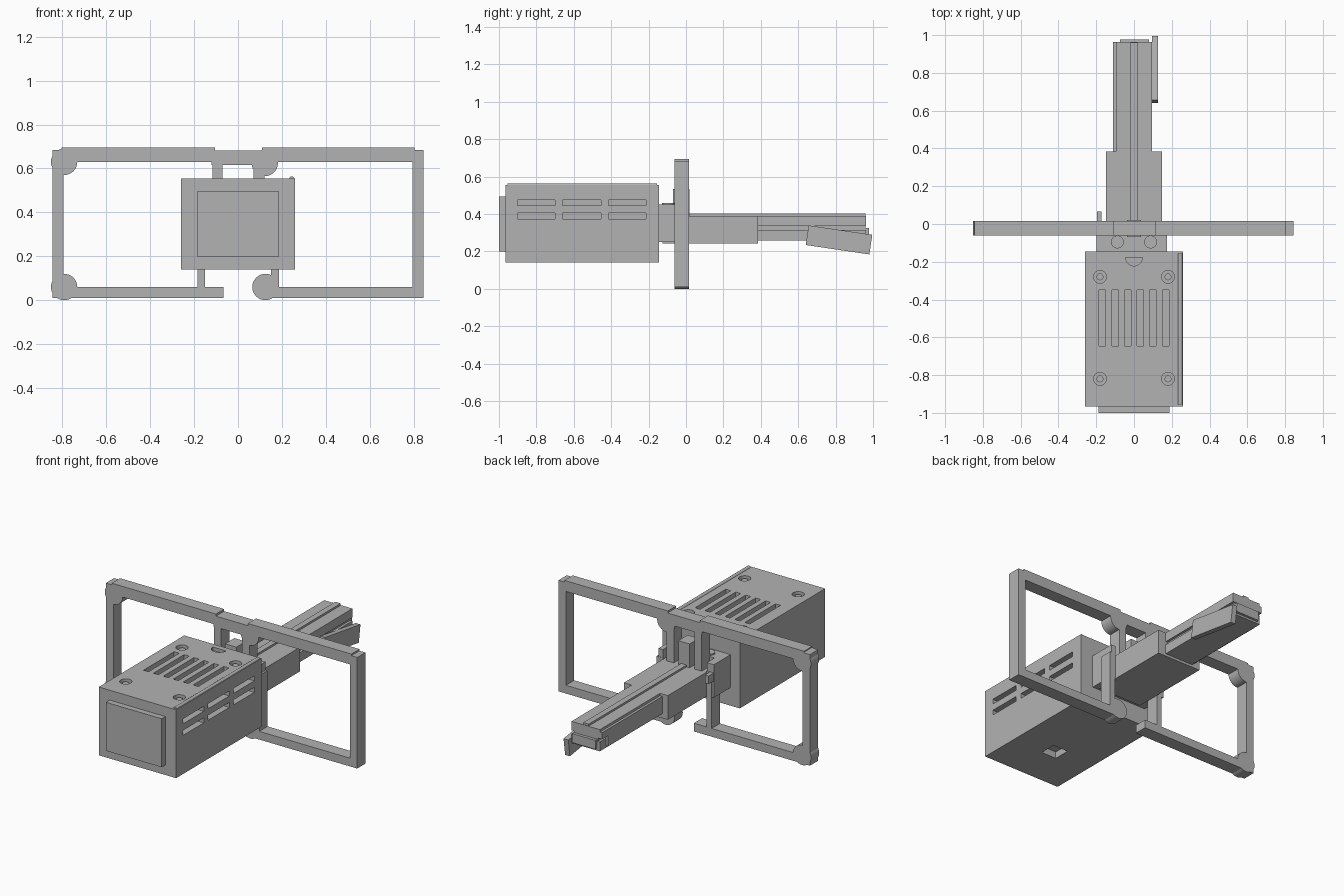
import bpy, math
from mathutils import Matrix

cube = bpy.data.objects.get("Cube")
if cube:
    bpy.data.objects.remove(cube)

grey = bpy.data.materials.new("neutral grey")
grey.use_nodes = True
colour = (0.45, 0.45, 0.45, 1)
grey.diffuse_color = colour
grey.node_tree.nodes["Principled BSDF"].inputs["Base Color"].default_value = colour


def prism(name, outline, axis, low, high):
    """Extrude a 2D outline along one axis."""
    place = {"x": lambda p, t: (t, p[0], p[1]),
             "y": lambda p, t: (p[0], t, p[1]),
             "z": lambda p, t: (p[0], p[1], t)}[axis]
    n = len(outline)
    verts = [place(p, t) for t in (low, high) for p in outline]
    faces = [list(range(n))[::-1], list(range(n, 2 * n))]
    faces += [[i, (i + 1) % n, n + (i + 1) % n, n + i] for i in range(n)]
    mesh = bpy.data.meshes.new(name)
    mesh.from_pydata(verts, [], faces)
    if axis == "y":
        mesh.flip_normals()
    mesh.materials.append(grey)
    obj = bpy.data.objects.new(name, mesh)
    bpy.context.collection.objects.link(obj)
    return obj


def box(name, x, y, z):
    return prism(name, [(x[0], y[0]), (x[1], y[0]), (x[1], y[1]), (x[0], y[1])], "z", *z)


def arc(cx, cy, r, start=0, sweep=360, n=32):
    count = n if sweep == 360 else n + 1
    return [(cx + r * math.cos(math.radians(start + sweep * i / n)),
             cy + r * math.sin(math.radians(start + sweep * i / n))) for i in range(count)]


def smooth(obj):
    bpy.ops.object.select_all(action="DESELECT")
    obj.select_set(True)
    bpy.context.view_layer.objects.active = obj
    bpy.ops.object.shade_smooth_by_angle(angle=math.radians(30))


def cut(target, cutters):
    for tool in cutters:
        tool.hide_render = True
        mod = target.modifiers.new("cut", "BOOLEAN")
        mod.operation, mod.solver, mod.object = "DIFFERENCE", "EXACT", tool
    bpy.context.view_layer.update()
    final = bpy.data.meshes.new_from_object(
        target.evaluated_get(bpy.context.evaluated_depsgraph_get()))
    target.modifiers.clear()
    target.data = final
    for tool in cutters:
        bpy.data.objects.remove(tool)


# Main housing with vents, screw recesses, thumb notch and bottom socket
TOP = 0.555
housing = box("housing", (-0.26, 0.26), (-0.965, -0.145), (0.14, TOP))
cutters = []
for i in range(6):
    x = -0.167 + i * 0.0668
    cutters.append(box("vent_cutter", (x - 0.017, x + 0.017), (-0.645, -0.35), (0.5, 0.6)))
for y0, y1 in ((-0.9, -0.7), (-0.66, -0.455), (-0.415, -0.215)):
    for z in (0.375, 0.445):
        cutters.append(box("vent_cutter", (0.22, 0.3), (y0, y1), (z, z + 0.03)))
screws = [(x, y) for x in (-0.18, 0.18) for y in (-0.82, -0.28)]
for x, y in screws:
    cutters.append(prism("screw_cutter", arc(x, y, 0.034), "z", 0.525, 0.6))
cutters.append(prism("notch_cutter", arc(0, -0.178, 0.044, 180, 180, 16), "z", 0.535, 0.6))
cutters.append(box("socket_cutter", (-0.05, 0.05), (-0.73, -0.63), (0.1, 0.18)))
cut(housing, cutters)
for x, y in screws:
    smooth(prism("housing_screw", arc(x, y, 0.018), "z", 0.52, 0.545))

box("front_panel", (-0.187, 0.187), (-1, -0.96), (0.2, 0.495))
smooth(prism("housing_hinge_rod", arc(0.245, 0.552, 0.012, n=16), "y", -0.955, -0.155))

# Rectangular wire-guard frame
FY = (-0.062, 0.017)
frame_bars = {
    "frame_right_side": ((-0.845, -0.795), (0.01, 0.685)),
    "frame_left_side": ((0.795, 0.845), (0.01, 0.685)),
    "frame_top_right": ((-0.805, -0.105), (0.63, 0.695)),
    "frame_top_middle": ((-0.12, 0.12), (0.615, 0.682)),
    "frame_top_left": ((0.11, 0.805), (0.63, 0.695)),
    "frame_bottom_right": ((-0.84, -0.065), (0.01, 0.06)),
    "frame_bottom_left": ((0.12, 0.84), (0.01, 0.06)),
    "upper_post_right": ((-0.117, -0.07), (0.36, 0.63)),
    "upper_post_left": ((0.07, 0.12), (0.36, 0.63)),
    "lower_post_right": ((-0.185, -0.15), (0.03, 0.4)),
    "lower_post_left": ((0.15, 0.187), (0.03, 0.4)),
}
for name, (x, z) in frame_bars.items():
    box(name, x, FY, z)
for x, z in ((-0.792, 0.06), (-0.792, 0.63), (0.122, 0.625), (0.125, 0.06)):
    smooth(prism("frame_joint", arc(x, z, 0.06), "y", *FY))

# Neck and bracket joining the housing to the frame
box("neck", (-0.165, 0.165), (-0.15, -0.06), (0.25, 0.45))
box("bracket_arm_right", (-0.198, -0.15), (-0.15, 0.015), (0.25, 0.45))
box("bracket_arm_left", (0.145, 0.175), (-0.15, 0.015), (0.25, 0.45))
box("bracket_peg", (-0.197, -0.173), (0, 0.065), (0.35, 0.4))
box("centre_stop", (-0.038, 0.038), (-0.07, 0.02), (0.38, 0.535))
for x in (-0.088, 0.088):
    smooth(prism("neck_screw", arc(x, -0.095, 0.034), "z", 0.44, 0.458))

# Sleeve and rail with side grooves
box("sleeve", (-0.147, 0.147), (-0.125, 0.385), (0.243, 0.39))
box("rail_upper", (-0.095, 0.095), (0.36, 0.963), (0.335, 0.39))
box("rail_core", (-0.08, 0.08), (0.36, 0.96), (0.3, 0.34))
box("rail_lower", (-0.095, 0.095), (0.36, 0.963), (0.258, 0.315))
box("rail_side_strip", (-0.11, -0.09), (0.36, 0.905), (0.27, 0.375))
box("rail_end_lug", (-0.11, -0.09), (0.9, 0.963), (0.335, 0.375))
box("rail_top_ridge", (-0.018, 0.018), (0.0, 0.96), (0.38, 0.402))
box("rail_end_cap", (-0.075, 0.08), (0.95, 0.978), (0.27, 0.325))

# Tilted lever beside the rail end
lever = box("lever", (-0.016, 0.016), (-0.172, 0.172), (-0.053, 0.053))
lever.data.transform(Matrix.Translation((0.11, 0.818, 0.262))
                     @ Matrix.Rotation(math.radians(-8.4), 4, "X"))
